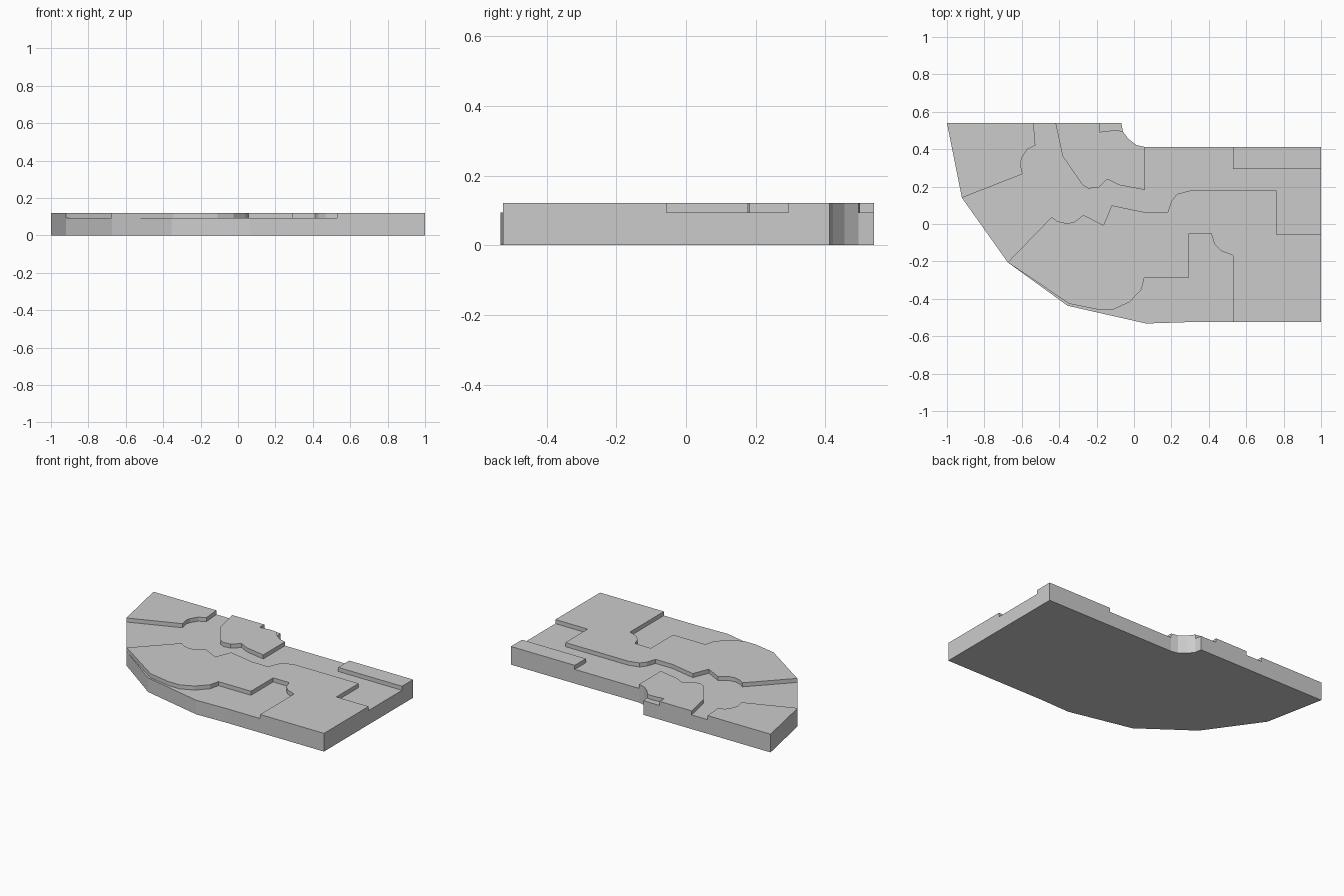
import bpy, bmesh
from mathutils import Vector
from mathutils.geometry import delaunay_2d_cdt

if "Cube" in bpy.data.objects:
    bpy.data.objects.remove(bpy.data.objects["Cube"])

LOW, HIGH = 0.094, 0.121

# rounded inner corner shared by the outline and the back plateau
corner = [(.058, .412), (.013, .422), (-.03, .455), (-.06, .495)]

# slab outline, counter-clockwise
outline = [(-1, .54), (-.92, .14), (-.675, -.205), (-.355, -.437), (.065, -.532),
           (.28, -.525), (1, -.525), (1, .412)] + corner + [(-.067, .54)]

# raised plateaus
west = [(-1, .54), (-.92, .14), (-.596, .267), (-.607, .32), (-.6, .353),
        (-.57, .4), (-.527, .42), (-.537, .54)]
back = [(-.42, .54), (-.382, .363), (-.275, .208), (-.243, .19), (-.19, .195),
        (-.142, .24), (-.078, .208), (.058, .182)] + corner + [
        (-.083, .5), (-.115, .5), (-.184, .492), (-.184, .54)]
east = [(.53, .412), (.53, .295), (1, .295), (1, .412)]
middle_bank = [(1, -.056), (.763, -.056), (.763, .178), (.297, .178), (.23, .16),
               (.2, .123), (.18, .063), (.056, .063), (-.12, .1), (-.163, -.007),
               (-.27, .048), (-.32, .01), (-.36, .003), (-.41, .015), (-.44, .037),
               (-.675, -.205)]
middle_front = [(-.345, -.427), (-.195, -.457), (-.11, -.457), (-.024, -.418),
                (.04, -.35), (.056, -.285), (.295, -.285), (.295, -.052),
                (.413, -.052), (.43, -.107), (.468, -.145), (.53, -.168),
                (.53, -.525), (1, -.525)]
regions = [outline, west, back, east, middle_bank + middle_front]

# split the slab footprint along the plateau borders
points, loops = [], []
for region in regions:
    loops.append(list(range(len(points), len(points) + len(region))))
    points += [Vector(p) for p in region]
verts, _, faces, _, _, owners = delaunay_2d_cdt(points, [], loops, 1, 1e-4)

bm = bmesh.new()
bvs = [bm.verts.new((v.x, v.y, 0)) for v in verts]
tag = bm.faces.layers.int.new("raised")
for f, own in zip(faces, owners):
    face = bm.faces.new([bvs[i] for i in f])
    face[tag] = int(any(o > 0 for o in own))


def lift(selection, height):
    out = bmesh.ops.extrude_face_region(bm, geom=selection)["geom"]
    moved = [g for g in out if isinstance(g, bmesh.types.BMVert)]
    bmesh.ops.translate(bm, verts=moved, vec=(0, 0, height))
    return [g for g in out if isinstance(g, bmesh.types.BMFace)]


# slab body, then the plateaus
top = lift(bm.faces[:], LOW)
lift([f for f in top if f[tag]], HIGH - LOW)

bmesh.ops.recalc_face_normals(bm, faces=bm.faces[:])
bmesh.ops.dissolve_limit(bm, angle_limit=0.002, verts=bm.verts[:], edges=bm.edges[:])
mesh = bpy.data.meshes.new("terrain_slab")
bm.to_mesh(mesh)
bm.free()
bpy.context.collection.objects.link(bpy.data.objects.new("terrain_slab", mesh))
